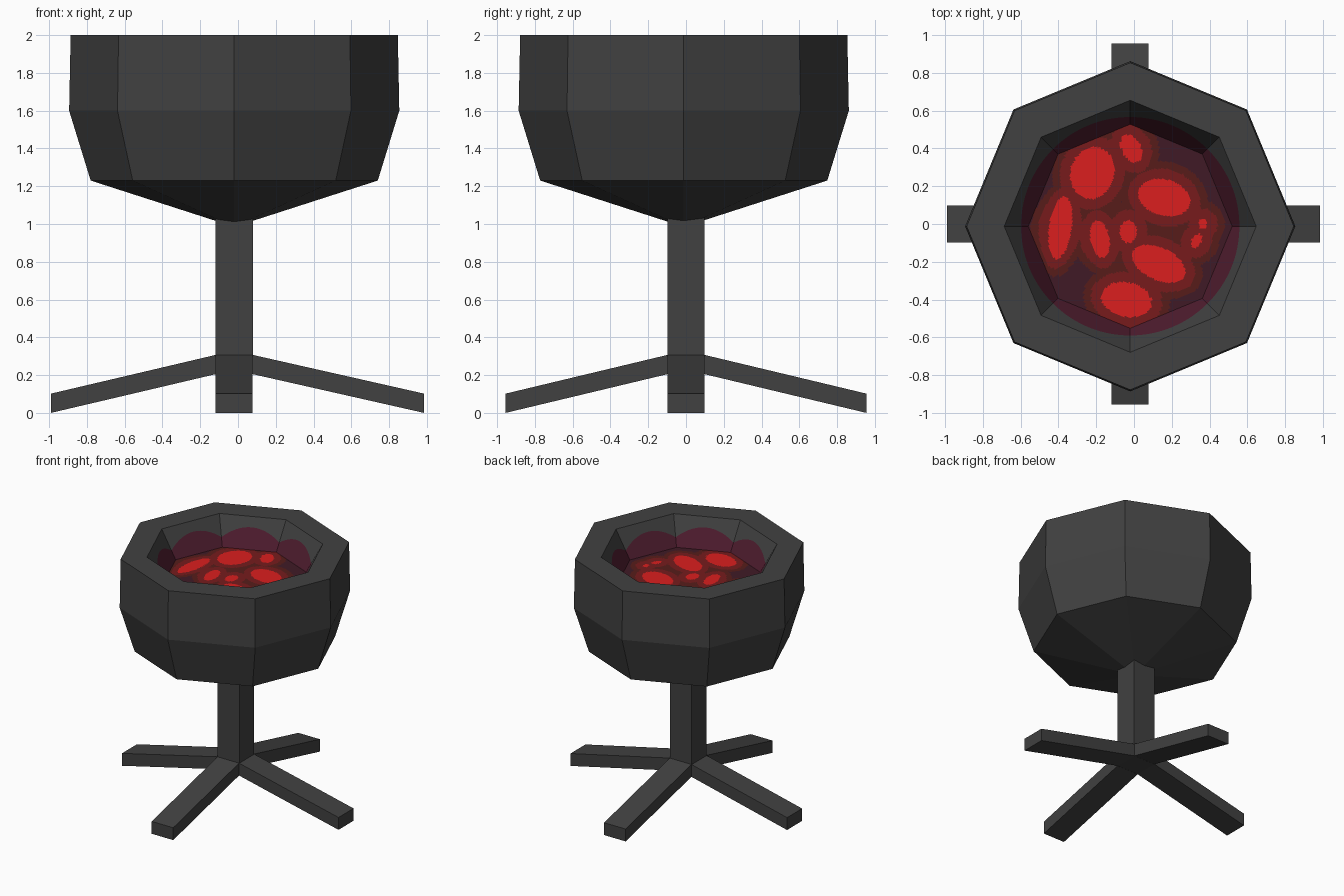
import bpy, bmesh, math

if "Cube" in bpy.data.objects:
    bpy.data.objects.remove(bpy.data.objects["Cube"])

CX, CY = -0.02, -0.012      # bowl axis
R_FLOOR, R_RIM, Z_FLOOR, Z_RIM = 0.54, 0.667, 1.78, 2.0


def material(name, rgb):
    m = bpy.data.materials.new(name)
    m.diffuse_color = (*[(c / 255) ** 2.2 for c in rgb], 1)
    m.use_nodes = True
    m.node_tree.nodes["Principled BSDF"].inputs["Base Color"].default_value = m.diffuse_color
    return m


IRON = material("dark iron", (67, 67, 67))
EMBER = material("glowing red", (218, 36, 36))
HALO = material("dull red", (118, 33, 34))
CRUST = material("brown crust", (88, 34, 32))
ASH = material("purple ash", (66, 32, 42))
SOOT = material("purple soot", (80, 34, 50))


def finish(bm, name, mats):
    bmesh.ops.recalc_face_normals(bm, faces=bm.faces)
    me = bpy.data.meshes.new(name)
    bm.to_mesh(me)
    bm.free()
    for m in mats:
        me.materials.append(m)
    ob = bpy.data.objects.new(name, me)
    bpy.context.collection.objects.link(ob)
    return ob


def prism(name, corners, faces):
    bm = bmesh.new()
    vs = [bm.verts.new(c) for c in corners]
    for f in faces:
        bm.faces.new([vs[i] for i in f])
    return finish(bm, name, [IRON])


BOX = [(0, 1, 2, 3), (4, 7, 6, 5), (0, 4, 5, 1), (1, 5, 6, 2), (2, 6, 7, 3), (3, 7, 4, 0)]

# central post, pushed up into the bowl
square = [(-0.12, -0.097), (0.08, -0.097), (0.08, 0.097), (-0.12, 0.097)]
prism("post", [(x, y, z) for z in (0.205, 1.04) for x, y in square], BOX)

# four sloping legs
for name, (dx, dy), reach in (("right_leg", (1, 0), 1.005), ("left_leg", (-1, 0), 0.97),
                              ("back_leg", (0, 1), 0.955), ("front_leg", (0, -1), 0.955)):
    pts = []
    for d, z in ((0.098, 0.205), (reach, 0.0)):
        for s, h in ((-1, 0), (1, 0), (1, 0.102), (-1, 0.102)):
            w = 0.098 * s
            pts.append((-0.02 + dx * d - dy * w, dy * d + dx * w, z + h))
    prism(name, pts, BOX)

# eight-sided bowl shell: lower cone, sides and rim
bm = bmesh.new()
apex = bm.verts.new((CX, CY, 0.985))
prev = None
for r, z in ((0.76, 1.23), (0.874, 1.6), (0.866, Z_RIM), (R_RIM, Z_RIM)):
    ring = [bm.verts.new((CX + r * math.cos(k * math.pi / 4), CY + r * math.sin(k * math.pi / 4), z))
            for k in range(8)]
    for k in range(8):
        n = (k + 1) % 8
        if prev:
            bm.faces.new((prev[k], prev[n], ring[n], ring[k]))
        else:
            bm.faces.new((apex, ring[n], ring[k]))
    prev = ring
finish(bm, "bowl_shell", [IRON])

# glowing patches: centre x, y, half-width, half-height, tilt in degrees
BLOBS = [(-0.22, 0.27, 0.115, 0.14, -15), (-0.015, 0.40, 0.05, 0.08, 25),
         (0.16, 0.14, 0.14, 0.095, -15), (-0.39, -0.02, 0.06, 0.165, -8),
         (-0.18, -0.08, 0.05, 0.10, 10), (-0.03, -0.04, 0.045, 0.06, 0),
         (0.13, -0.21, 0.15, 0.085, -25), (-0.04, -0.40, 0.135, 0.09, -12),
         (0.365, 0.0, 0.022, 0.028, 0), (0.33, -0.09, 0.025, 0.04, -30)]


def patch_distance(x, y):
    best = 9
    for bx, by, a, b, t in BLOBS:
        c, s = math.cos(math.radians(t)), math.sin(math.radians(t))
        u, v = (x - bx) * c + (y - by) * s, -(x - bx) * s + (y - by) * c
        e = math.hypot(u / a, v / b)
        best = min(best, (e - 1) * math.hypot(u, v) / max(e, 1e-6))
    return best


def ember_slot(x, y):
    d = patch_distance(x, y)
    return 1 if d < 0 else 2 if d < 0.055 else 3 if d < 0.095 else 4


# inside of the bowl: patterned floor, sooty band and clean wall
N, RINGS = 192, 60
bm = bmesh.new()
angles = [2 * math.pi * k / N for k in range(N)]
unit = [math.cos(math.pi / 8) / math.cos(a % (math.pi / 4) - math.pi / 8) for a in angles]


def loop(radius, height):
    return [bm.verts.new((CX + radius(u) * math.cos(a), CY + radius(u) * math.sin(a), height(u)))
            for a, u in zip(angles, unit)]


def soot_t(u):
    return (0.578 / u - R_FLOOR) / (R_RIM - R_FLOOR)


loops = [loop(lambda u: u * R_FLOOR * i / RINGS, lambda u: Z_FLOOR) for i in range(1, RINGS + 1)]
loops.append(loop(lambda u: 0.578, lambda u: Z_FLOOR + soot_t(u) * (Z_RIM - Z_FLOOR)))
loops.append(loop(lambda u: u * R_RIM, lambda u: Z_RIM))
centre = bm.verts.new((CX, CY, Z_FLOOR))
for k in range(N):
    n = (k + 1) % N
    f = bm.faces.new((centre, loops[0][k], loops[0][n]))
    f.material_index = ember_slot(CX, CY)
    for i in range(1, len(loops)):
        f = bm.faces.new((loops[i - 1][k], loops[i][k], loops[i][n], loops[i - 1][n]))
        c = f.calc_center_median()
        f.material_index = ember_slot(c.x, c.y) if i < RINGS else 5 if i == RINGS else 0
finish(bm, "ember_basin", [IRON, EMBER, HALO, CRUST, ASH, SOOT])
